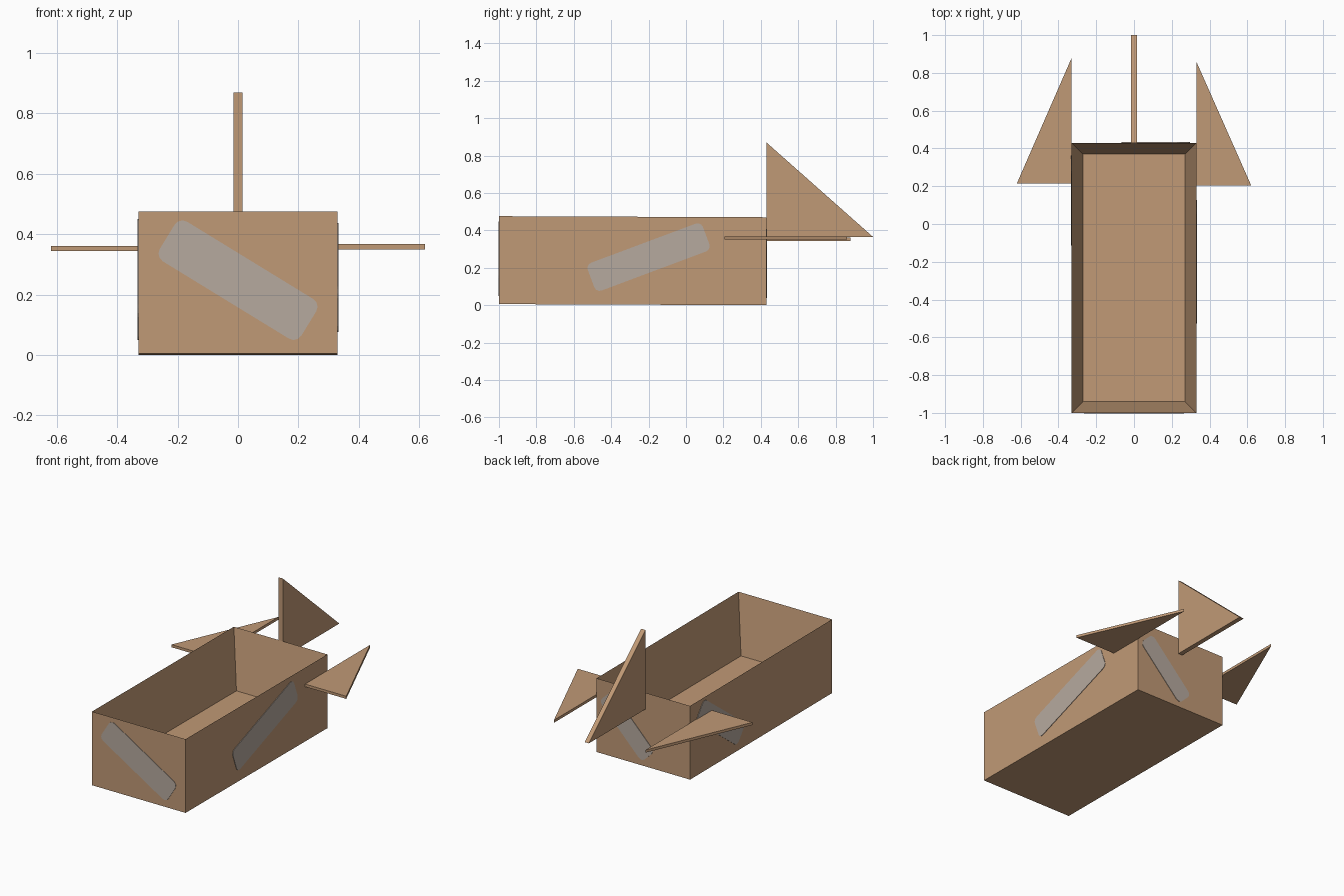
import bpy, bmesh
from math import sin, cos, pi, radians
from mathutils import Vector, Matrix

if "Cube" in bpy.data.objects:
    bpy.data.objects.remove(bpy.data.objects["Cube"], do_unlink=True)


def make_material(name, rgb):
    mat = bpy.data.materials.new(name)
    mat.use_nodes = True
    color = (*rgb, 1.0)
    mat.diffuse_color = color
    mat.node_tree.nodes["Principled BSDF"].inputs["Base Color"].default_value = color
    return mat


cardboard = make_material("cardboard", (0.53, 0.32, 0.18))
tape = make_material("grey_tape", (0.47, 0.40, 0.345))


def add_object(name, bm, mat):
    bmesh.ops.recalc_face_normals(bm, faces=bm.faces[:])
    mesh = bpy.data.meshes.new(name)
    bm.to_mesh(mesh)
    bm.free()
    mesh.materials.append(mat)
    obj = bpy.data.objects.new(name, mesh)
    bpy.context.collection.objects.link(obj)
    return obj


def prism(name, points, thickness, mat):
    """Extrude a flat outline by the given vector."""
    bm = bmesh.new()
    face = bm.faces.new([bm.verts.new(p) for p in points])
    new = bmesh.ops.extrude_face_region(bm, geom=[face], use_keep_orig=True)["geom"]
    moved = [v for v in new if isinstance(v, bmesh.types.BMVert)]
    bmesh.ops.translate(bm, verts=moved, vec=Vector(thickness))
    return add_object(name, bm, mat)


def tape_strip(name, center, across, normal, length, width, angle):
    """Rounded strip stuck to a wall; across is the wall's sideways direction."""
    across, normal, up = Vector(across), Vector(normal), Vector((0, 0, 1))
    along = across * cos(angle) + up * sin(angle)
    side = up * cos(angle) - across * sin(angle)
    radius = 0.03
    outline = []
    for quarter, (sx, sy) in enumerate(((1, 1), (-1, 1), (-1, -1), (1, -1))):
        for step in range(4):
            a = quarter * pi / 2 + step * pi / 6
            u = sx * (length / 2 - radius) + radius * cos(a)
            v = sy * (width / 2 - radius) + radius * sin(a)
            outline.append(Vector(center) + along * u + side * v - normal * 0.001)
    return prism(name, outline, normal * 0.004, tape)


# Open box with thick walls, its front end raised very slightly
bm = bmesh.new()
bmesh.ops.create_cube(bm, size=1, matrix=Matrix.Translation((0, -0.285, 0.235))
                      @ Matrix.Diagonal((0.66, 1.43, 0.47, 1)))
top = max(bm.faces, key=lambda f: f.calc_center_median().z)
bmesh.ops.inset_region(bm, faces=[top], thickness=0.06, use_even_offset=True)
bmesh.ops.translate(bm, verts=top.verts[:], vec=(0, 0, -0.37))
for v in bm.verts:
    v.co.z += 0.004 * (0.43 - v.co.y)
add_object("box_body", bm, cardboard)

# Side wings and upright tail fin
for name, s, tip, front, low in (("left_wing", 1, 0.86, 0.205, 0.35),
                                 ("right_wing", -1, 0.88, 0.215, 0.344)):
    prism(name, [(s * 0.33, tip, low), (s * 0.33, front, low), (s * 0.62, front, low)],
          (0, 0, 0.017), cardboard)
prism("tail_fin", [(-0.015, 0.43, 0.87), (-0.015, 0.43, 0.365), (-0.015, 1.0, 0.365)],
      (0.03, 0, 0), cardboard)

# Tape strips, one on each wall
tape_strip("front_tape", (0, -1, 0.248), (1, 0, 0), (0, -1, 0), 0.55, 0.154, radians(-31.5))
tape_strip("left_tape", (0.33, -0.2, 0.257), (0, 1, 0), (1, 0, 0), 0.657, 0.159, radians(20.5))
tape_strip("right_tape", (-0.33, 0.125, 0.25), (0, 1, 0), (-1, 0, 0), 0.52, 0.14, radians(37))
tape_strip("back_tape", (0.115, 0.43, 0.222), (1, 0, 0), (0, 1, 0), 0.43, 0.125, radians(46))
